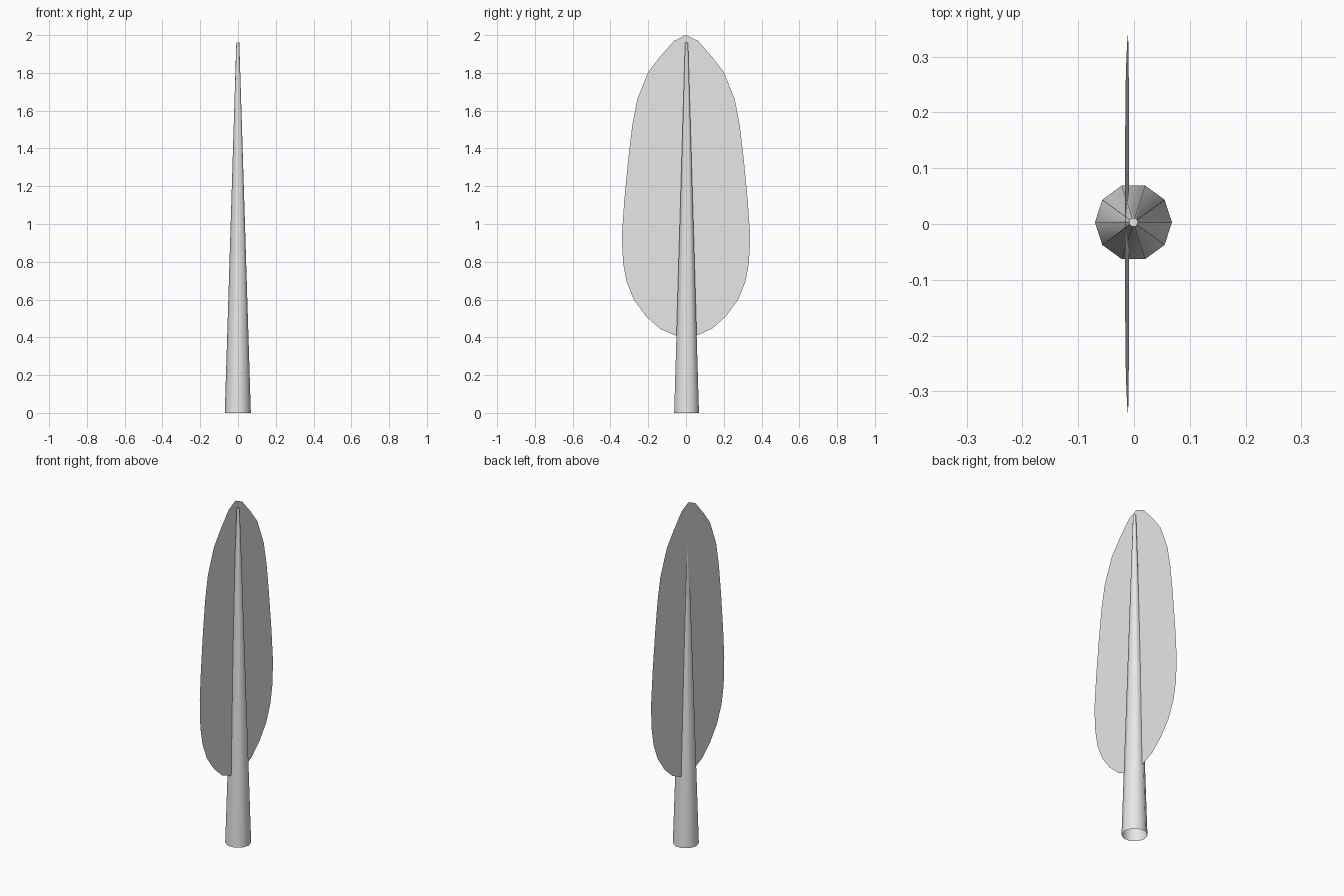
import bpy, bmesh
from mathutils import Matrix

cube = bpy.data.objects.get("Cube")
if cube:
    bpy.data.objects.remove(cube, do_unlink=True)

grey = bpy.data.materials.new("light_grey")
grey.use_nodes = True
grey.diffuse_color = (0.8, 0.8, 0.8, 1)
grey.node_tree.nodes["Principled BSDF"].inputs["Base Color"].default_value = (0.8, 0.8, 0.8, 1)


def add_object(name, bm):
    mesh = bpy.data.meshes.new(name)
    bm.to_mesh(mesh)
    bm.free()
    mesh.materials.append(grey)
    obj = bpy.data.objects.new(name, mesh)
    bpy.context.collection.objects.link(obj)
    return obj


# Stem: tapered ten-sided tube, open at the base and closed at the tip
STEM_HEIGHT = 1.96
bm = bmesh.new()
bmesh.ops.create_cone(bm, cap_ends=True, segments=10, radius1=0.069, radius2=0.008,
                      depth=STEM_HEIGHT,
                      matrix=Matrix.Translation((-0.001, 0.003, STEM_HEIGHT / 2))
                      @ Matrix.Rotation(1.5707963, 4, 'Z'))
base = [f for f in bm.faces if f.normal.z < -0.9]
bmesh.ops.delete(bm, geom=base, context='FACES_ONLY')
stem = add_object("stem", bm)
bpy.ops.object.select_all(action='DESELECT')
stem.select_set(True)
bpy.context.view_layer.objects.active = stem
bpy.ops.object.shade_smooth_by_angle(angle=0.75)

# Leaf blade: half outline (y, z) from base to tip, mirrored into one thin sheet
half = [(0.057, 0.41), (0.137, 0.445), (0.21, 0.51), (0.275, 0.597), (0.315, 0.695),
        (0.333, 0.795), (0.338, 0.89), (0.338, 0.96), (0.327, 1.12), (0.305, 1.35),
        (0.284, 1.525), (0.258, 1.66), (0.20, 1.805), (0.138, 1.885), (0.063, 1.97)]
outline = [(0, 0.405)] + half + [(0, 2.0)] + [(-y, z) for y, z in reversed(half)]
bm = bmesh.new()
# The sheet leans very slightly backwards across the stem
bm.faces.new([bm.verts.new((-0.012 - 0.005 * (z - 1.1), y, z)) for y, z in outline])
add_object("leaf_blade", bm)
